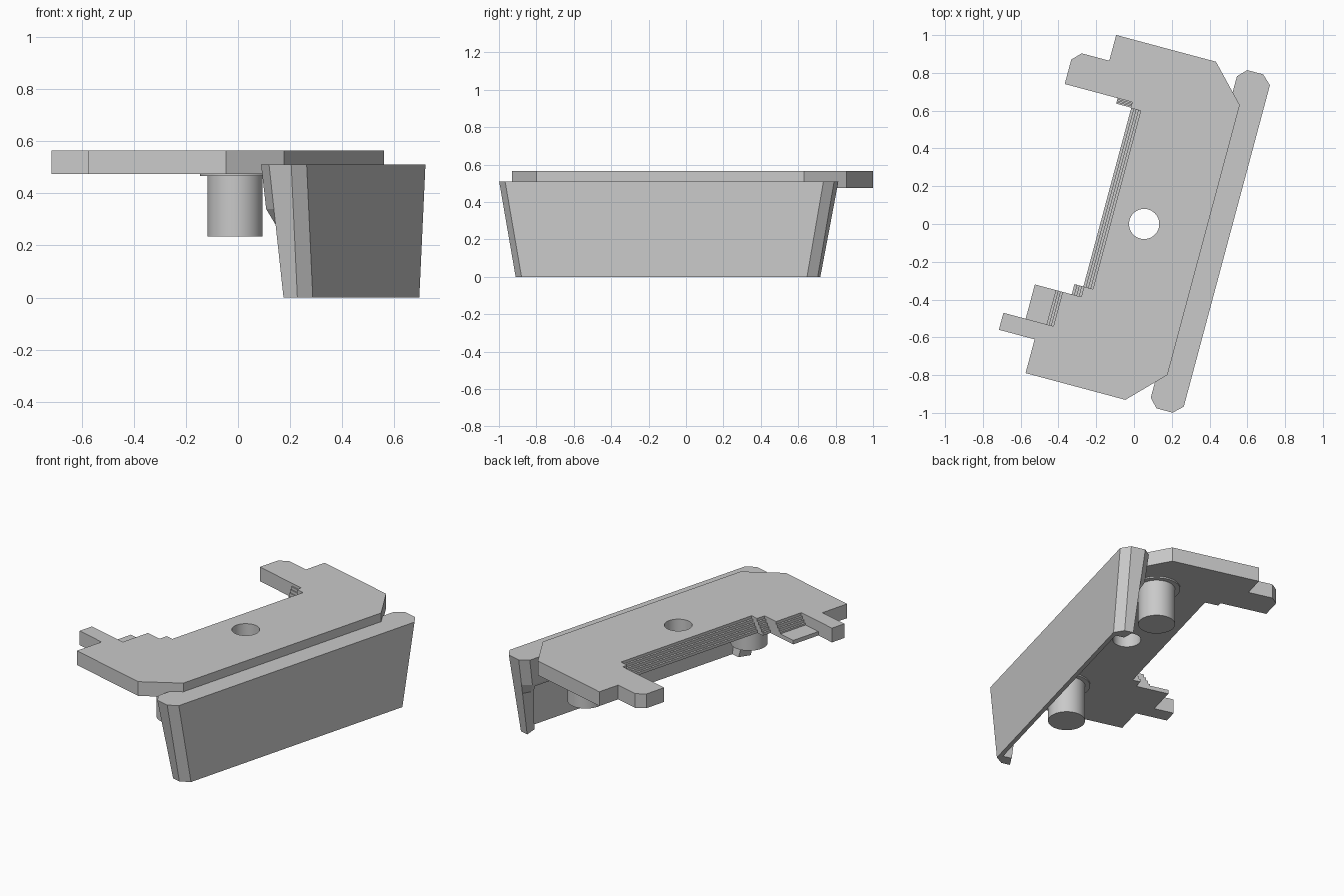
import bpy, bmesh, math
from mathutils import Matrix

if "Cube" in bpy.data.objects:
    bpy.data.objects.remove(bpy.data.objects["Cube"])

grey = bpy.data.materials.new("plain grey")
grey.use_nodes = True
grey.diffuse_color = (0.585, 0.585, 0.585, 1)
grey.node_tree.nodes["Principled BSDF"].inputs["Base Color"].default_value = (0.585, 0.585, 0.585, 1)

# The whole bracket is turned about z; parts are drawn in its own straight frame
TURN = Matrix.Translation((0.004, 0, 0)) @ Matrix.Rotation(math.radians(-15), 4, 'Z')
BOTTOM, TOP = 0.475, 0.565


def loft(name, rings):
    """Skin a stack of equal-length (z, outline) rings and cap both ends."""
    bm = bmesh.new()
    loops = [[bm.verts.new((x, y, z)) for x, y in pts] for z, pts in rings]
    n = len(loops[0])
    for a, b in zip(loops, loops[1:]):
        for i in range(n):
            j = (i + 1) % n
            bm.faces.new((a[i], a[j], b[j], b[i]))
    bm.faces.new(loops[0][::-1])
    bm.faces.new(loops[-1])
    bmesh.ops.recalc_face_normals(bm, faces=bm.faces[:])
    bm.transform(TURN)
    me = bpy.data.meshes.new(name)
    bm.to_mesh(me)
    bm.free()
    me.materials.append(grey)
    ob = bpy.data.objects.new(name, me)
    bpy.context.collection.objects.link(ob)
    return ob


def prism(name, pts, z0, z1):
    return loft(name, [(z0, pts), (z1, pts)])


def box(name, x0, x1, y0, y1, z0, z1):
    return prism(name, [(x0, y0), (x1, y0), (x1, y1), (x0, y1)], z0, z1)


def disc(name, x, y, r, z0, z1):
    angles = [math.tau * i / 48 for i in range(48)]
    ob = prism(name, [(x + r * math.cos(a), y + r * math.sin(a)) for a in angles], z0, z1)
    bpy.ops.object.select_all(action='DESELECT')
    ob.select_set(True)
    bpy.context.view_layer.objects.active = ob
    bpy.ops.object.shade_smooth_by_angle(angle=math.radians(30))
    return ob


def cut(target, cutter):
    mod = target.modifiers.new("cut", 'BOOLEAN')
    mod.operation = 'DIFFERENCE'
    mod.solver = 'EXACT'
    mod.object = cutter
    cutter.hide_render = True
    cutter.hide_viewport = True
    cutter.display_type = 'WIRE'


# Flat mounting plate with its side tabs and round hole
plate = prism("mounting_plate", [
    (-0.354, 0.941), (0.193, 0.941), (0.374, 0.752), (0.374, -0.727),
    (0.193, -0.912), (-0.354, -0.912), (-0.354, -0.727), (-0.55, -0.727),
    (-0.55, -0.634), (-0.276, -0.634), (-0.276, -0.446), (-0.174, -0.446),
    (-0.174, -0.39), (-0.125, -0.39), (-0.125, 0.587), (-0.18, 0.587),
    (-0.18, 0.62), (-0.55, 0.62), (-0.55, 0.754), (-0.505, 0.80),
    (-0.354, 0.80)], BOTTOM, TOP)
cut(plate, disc("hole_cutter", 0.048, 0.013, 0.08, 0.4, 0.65))

# Stepped slopes descending from the plate edges
STEPS = 4
for i in range(STEPS):
    reach = (i + 1) / STEPS
    z = TOP - (i + 1) * (TOP - BOTTOM) / (STEPS + 1)
    box(f"long_step_{i}", -0.125 - 0.052 * reach, -0.12, -0.39, 0.587, BOTTOM, z)
    box(f"corner_step_{i}", -0.174 - 0.052 * reach, -0.17, -0.446, -0.39, BOTTOM, z)
    box(f"pocket_step_{i}", -0.276 - 0.05 * reach, -0.27, -0.634, -0.446, BOTTOM, z)
    box(f"end_step_{i}", -0.26, -0.18, 0.62 - 0.03 * reach, 0.625, BOTTOM, z)

# Thin floor of the side pocket
box("pocket_floor", -0.428, -0.276, -0.634, -0.446, BOTTOM, 0.5)

# Tapered front panel: chamfered ends hook inward, a solid rail runs along the top
rings = []
for z, inner, tuck in ((0, 0.42, 0.022), (0.28, 0.366, 0.005), (0.34, 0.332, 0), (0.51, 0.32, 0)):
    taper = 1 - z / 0.51
    side = 0.881 - 0.091 * taper
    end = side + 0.046
    half = [(inner, side - tuck), (0.364 + 0.033 * taper, end), (0.452, end), (0.501, side)]
    mirrored = [(x, -y) for x, y in reversed(half)]
    rings.append((z, [(x, y + 0.014) for x, y in half + mirrored]))
panel = loft("front_panel", rings)
cut(panel, loft("hollow_cutter", [
    (z, [(0.25, 0.014 - h), (0.475, 0.014 - h), (0.475, 0.014 + h), (0.25, 0.014 + h)])
    for z, h in ((-0.1, 0.745), (0.32, 0.82))]))

# Two pegs under the plate, each with a thin collar
for label, y in (("front", -0.597), ("back", 0.623)):
    disc(label + "_peg", 0.144, y, 0.106, 0.235, 0.48)
    disc(label + "_peg_collar", 0.144, y, 0.135, 0.466, 0.48)
